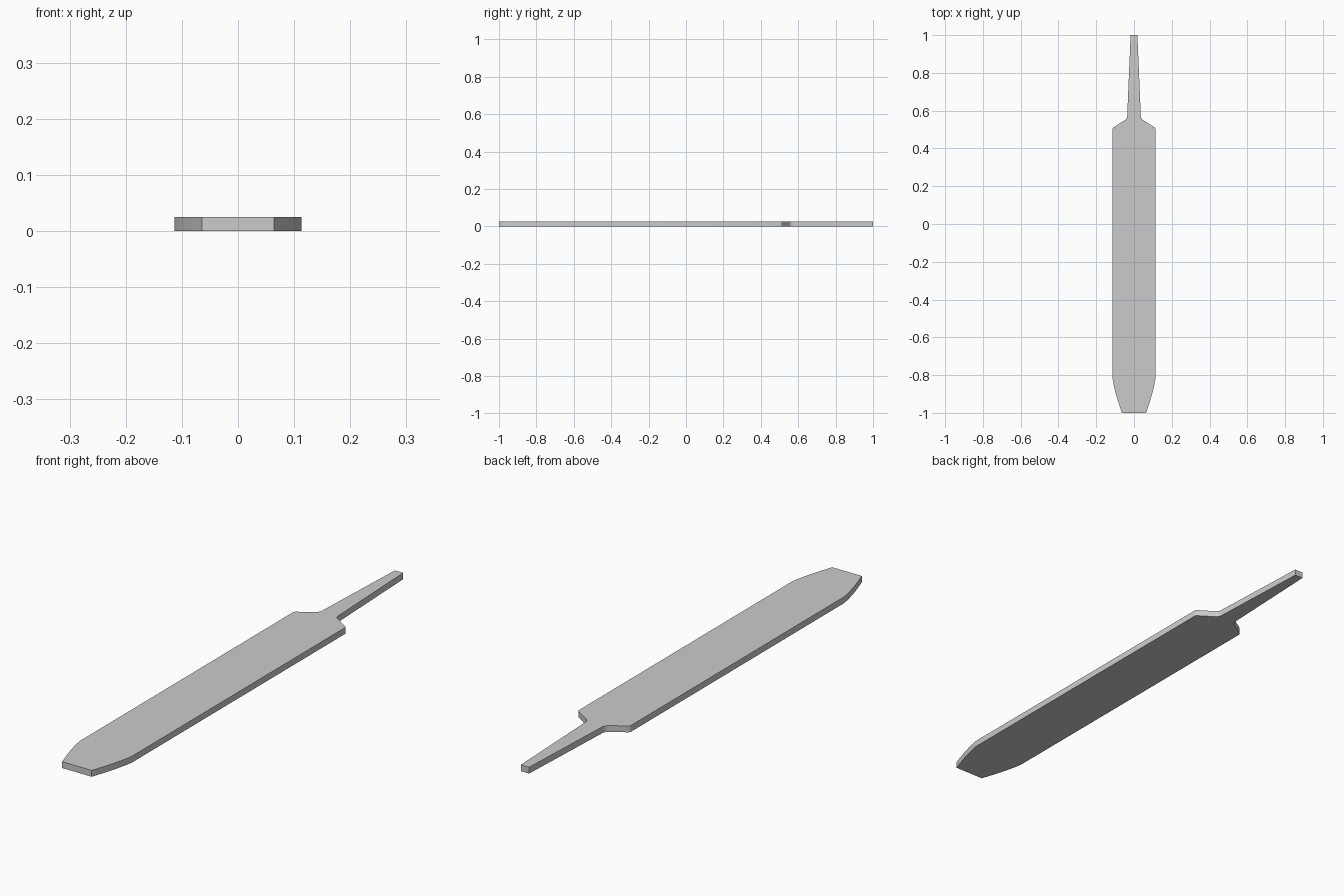
import bpy, bmesh, math
from mathutils import Vector

if "Cube" in bpy.data.objects:
    bpy.data.objects.remove(bpy.data.objects["Cube"])

THICK = 0.025


def arc(a, b, c, n=8):
    """Quadratic curve from a to c, pulled towards b."""
    a, b, c = Vector(a), Vector(b), Vector(c)
    return [a * (1 - t) ** 2 + b * 2 * t * (1 - t) + c * t * t
            for t in (i / n for i in range(n + 1))]


# Right half of the outline: rounded tip, straight side, shoulder, tapered tang
half = arc((0.064, -1.0), (0.103, -0.89), (0.113, -0.82))
half += arc((0.113, 0.505), (0.113, 0.508), (0.108, 0.512), 3)
half += arc((0.05, 0.549), (0.037, 0.557), (0.036, 0.572), 5)
half += [Vector((0.018, 1.0))]
outline = half + [Vector((-p.x, p.y)) for p in reversed(half)]

# Flat blade blank extruded from the outline
bm = bmesh.new()
face = bm.faces.new([bm.verts.new((p.x, p.y, 0)) for p in outline])
top = bmesh.ops.extrude_face_region(bm, geom=[face])
bmesh.ops.translate(bm, vec=(0, 0, THICK),
                    verts=[v for v in top["geom"] if isinstance(v, bmesh.types.BMVert)])
bmesh.ops.recalc_face_normals(bm, faces=bm.faces)
mesh = bpy.data.meshes.new("file_blade")
bm.to_mesh(mesh)
bm.free()
blade = bpy.data.objects.new("file_blade", mesh)
bpy.context.collection.objects.link(blade)

# Smooth the curved edges, keep the rims sharp
bpy.context.view_layer.objects.active = blade
blade.select_set(True)
bpy.ops.object.shade_smooth_by_angle(angle=math.radians(30))
